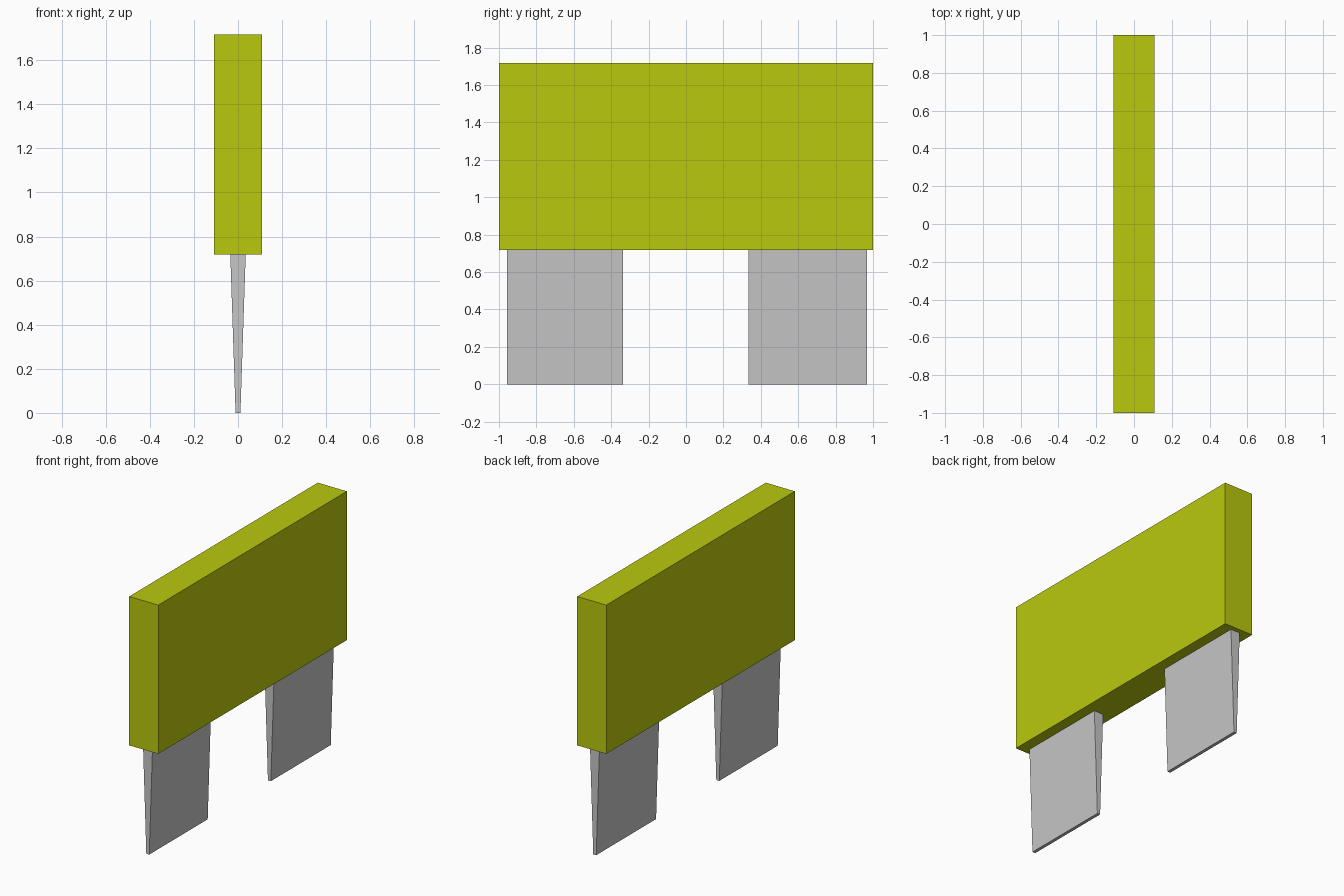
import bpy, bmesh

if "Cube" in bpy.data.objects:
    bpy.data.objects.remove(bpy.data.objects["Cube"])


def material(name, rgb):
    m = bpy.data.materials.new(name)
    m.diffuse_color = (*rgb, 1.0)
    m.use_nodes = True
    m.node_tree.nodes["Principled BSDF"].inputs["Base Color"].default_value = m.diffuse_color
    return m


def tapered_block(name, mat, y0, y1, z0, z1, half_bottom, half_top):
    """Block whose x thickness runs from half_bottom at z0 to half_top at z1."""
    bm = bmesh.new()
    bmesh.ops.create_cube(bm, size=1.0)
    for v in bm.verts:
        top = v.co.z > 0
        half = half_top if top else half_bottom
        v.co = (half if v.co.x > 0 else -half,
                y1 if v.co.y > 0 else y0,
                z1 if top else z0)
    mesh = bpy.data.meshes.new(name)
    bm.to_mesh(mesh)
    bm.free()
    mesh.materials.append(mat)
    obj = bpy.data.objects.new(name, mesh)
    bpy.context.collection.objects.link(obj)
    return obj


yellow = material("yellow_green_plastic", (0.491, 0.584, 0.004))
metal = material("light_grey_metal", (0.565, 0.565, 0.565))

BODY_Z = 0.718

# Plastic body
tapered_block("body", yellow, -1.0, 1.0, BODY_Z, 1.717, 0.108, 0.108)

# Two metal blades, thinning towards the tips
for name, y0, y1 in (("front_blade", -0.957, -0.337), ("back_blade", 0.333, 0.968)):
    tapered_block(name, metal, y0, y1, 0.0, BODY_Z + 0.002, 0.011, 0.035)
